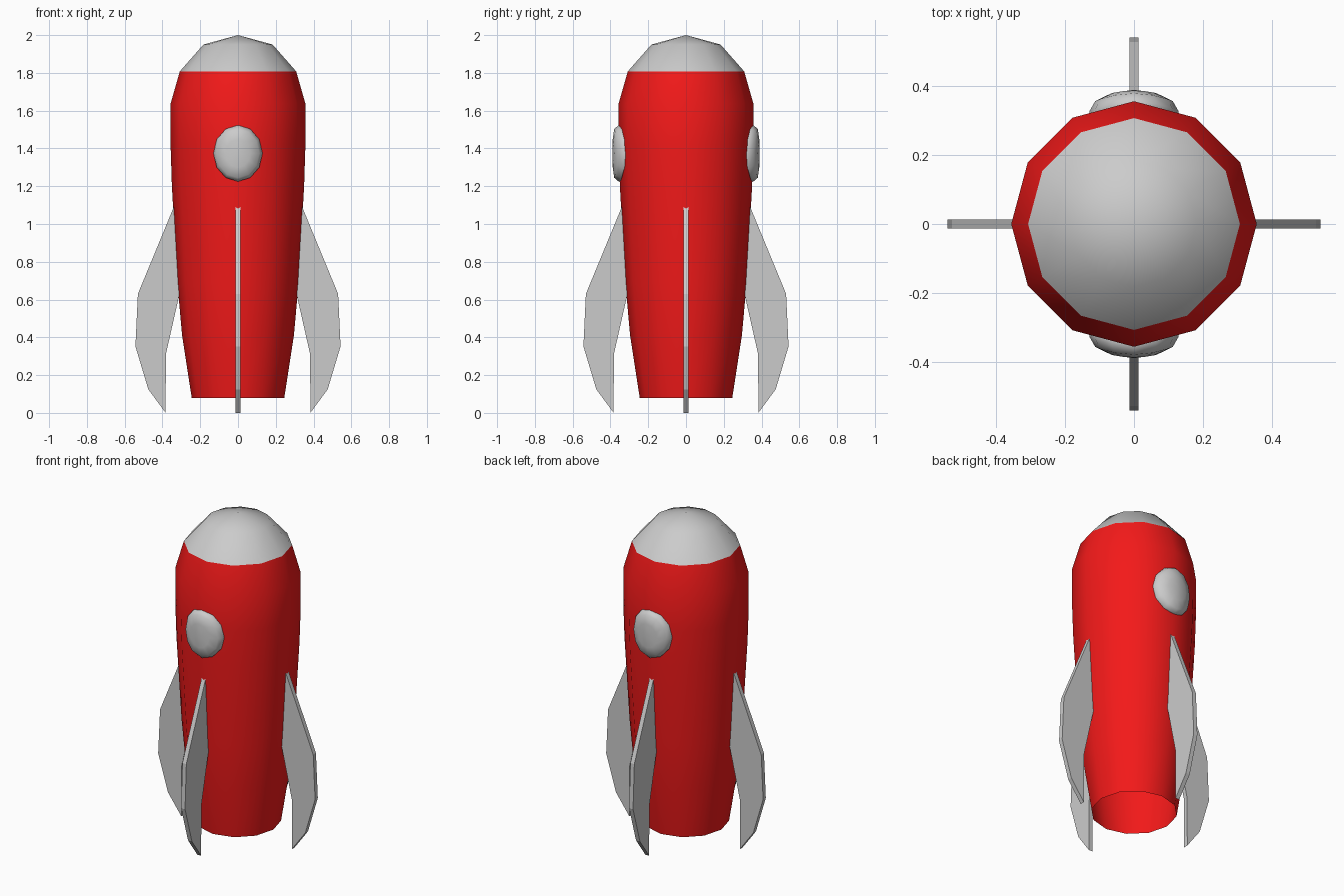
import bpy, bmesh
from math import sin, cos, pi, radians

if "Cube" in bpy.data.objects:
    bpy.data.objects.remove(bpy.data.objects["Cube"])

SIDES = 12
red = bpy.data.materials.new("red_paint")
red.diffuse_color = (0.9, 0.01, 0.01, 1)
red.use_nodes = True
red.node_tree.nodes["Principled BSDF"].inputs["Base Color"].default_value = red.diffuse_color


def finish(bm, name, mat=None, smooth=True):
    bmesh.ops.recalc_face_normals(bm, faces=bm.faces)
    for f in bm.faces:
        f.smooth = smooth
    me = bpy.data.meshes.new(name)
    bm.to_mesh(me)
    bm.free()
    if mat:
        me.materials.append(mat)
    ob = bpy.data.objects.new(name, me)
    bpy.context.collection.objects.link(ob)
    return ob


def loft(bm, rings):
    """Bridge consecutive closed rings; a ring of one vertex is a pole."""
    for a, b in zip(rings, rings[1:]):
        for i in range(SIDES):
            j = (i + 1) % SIDES
            if len(b) == 1:
                bm.faces.new((a[i], a[j], b[0]))
            else:
                bm.faces.new((a[i], a[j], b[j], b[i]))


def lathe(name, profile, mat=None):
    bm = bmesh.new()
    rings = []
    for r, z in profile:
        n = SIDES if r > 0 else 1
        rings.append([bm.verts.new((r * cos(2 * pi * i / SIDES), r * sin(2 * pi * i / SIDES), z))
                      for i in range(n)])
    loft(bm, rings)
    return finish(bm, name, mat)


# Hull, open at the tail, and nose cap
lathe("hull", [(0.245, 0.08), (0.296, 0.41), (0.321, 0.69), (0.35, 1.2),
               (0.357, 1.42), (0.357, 1.637), (0.308, 1.808)], red)
lathe("nose_cap", [(0.308, 1.808), (0.183, 1.95), (0, 2.0)])


# Domed oval windows that follow the curve of the hull
def window(name, side):
    bm = bmesh.new()
    rings = []
    for t, h in [(1, -0.01), (1, 0), (0.866, 0.023), (0.5, 0.031), (0, 0.033)]:
        ring = []
        for i in range(SIDES if t else 1):
            a = 2 * pi * i / SIDES
            x = 0.13 * t * cos(a)
            y = 0.357 - 1.75 * x * x + h
            ring.append(bm.verts.new((x, side * y, 1.374 + 0.149 * t * sin(a))))
        rings.append(ring)
    loft(bm, rings)
    return finish(bm, name)


window("front_window", -1)
window("back_window", 1)

# Four flat fins
FIN = [(0.338, 1.095), (0.53, 0.63), (0.543, 0.352), (0.475, 0.125),
       (0.383, 0.0), (0.382, 0.31), (0.312, 0.62)]
HALF = 0.0135
for k, label in enumerate(("right", "back", "left", "front")):
    bm = bmesh.new()
    face = bm.faces.new([bm.verts.new((x, -HALF, z)) for x, z in FIN])
    ext = bmesh.ops.extrude_face_region(bm, geom=[face], use_keep_orig=True)
    bmesh.ops.translate(bm, vec=(0, 2 * HALF, 0),
                        verts=[g for g in ext["geom"] if isinstance(g, bmesh.types.BMVert)])
    fin = finish(bm, label + "_fin", smooth=False)
    fin.rotation_euler.z = radians(90 * k)
